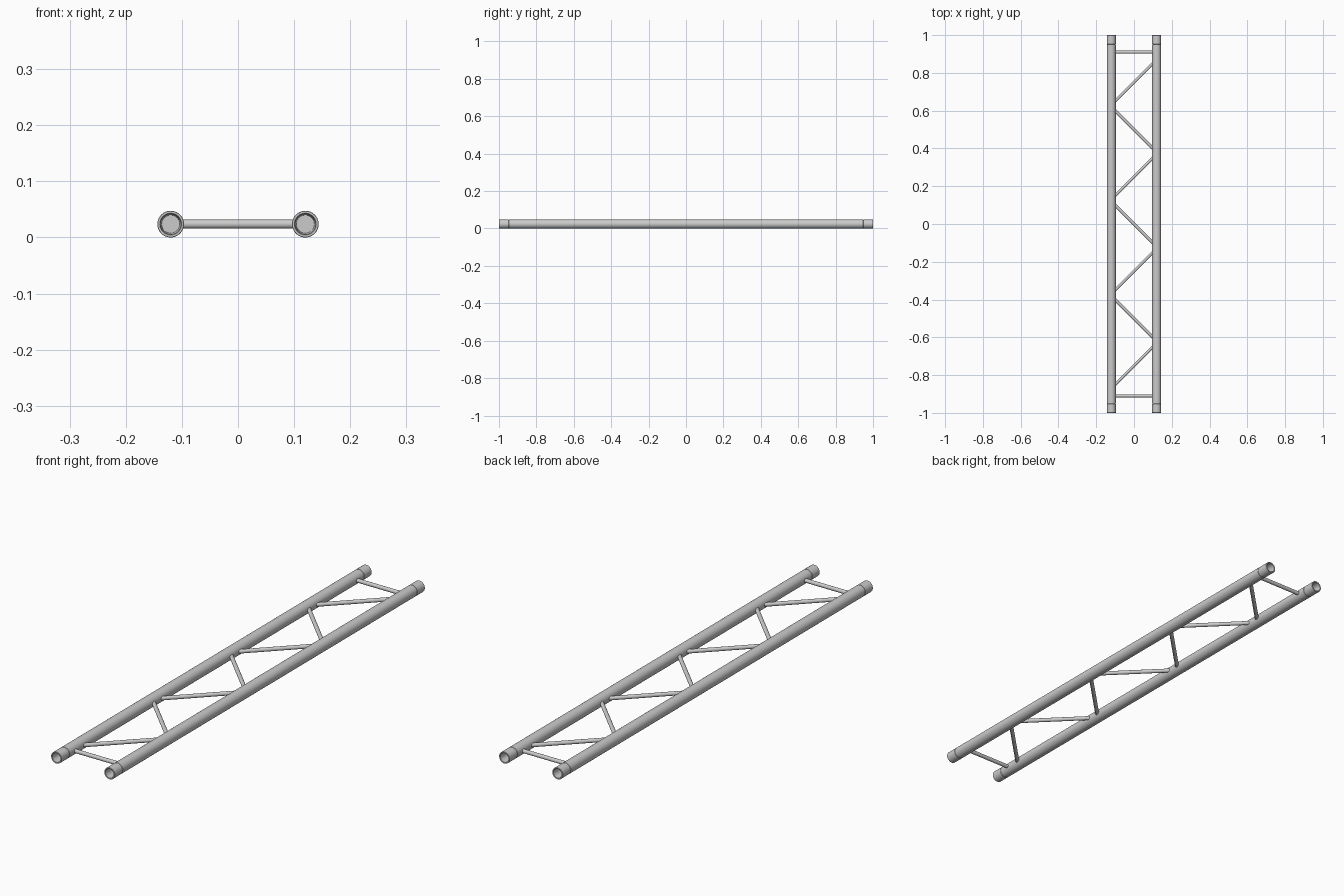
import bpy, bmesh, math
from mathutils import Vector, Matrix

if "Cube" in bpy.data.objects:
    bpy.data.objects.remove(bpy.data.objects["Cube"])

R = 0.0238          # chord tube radius
CX, CZ = 0.12, R    # chord centre line
BR = 0.008          # brace radius


def finish(name, bm):
    bmesh.ops.recalc_face_normals(bm, faces=bm.faces)
    me = bpy.data.meshes.new(name)
    bm.to_mesh(me)
    bm.free()
    ob = bpy.data.objects.new(name, me)
    bpy.context.collection.objects.link(ob)
    bpy.ops.object.select_all(action='DESELECT')
    ob.select_set(True)
    bpy.context.view_layer.objects.active = ob
    bpy.ops.object.shade_smooth_by_angle(angle=math.radians(35))
    return ob


def chord(name, x, n=40):
    # Half profile (radius, y): blind tapered socket, lip, collar groove, tube
    half = [(0, 0.935), (0.016, 0.935), (0.0185, 0.999), (0.0195, 1.0),
            (R - 0.0008, 1.0), (R, 0.999), (R, 0.952), (R - 0.0012, 0.951),
            (R - 0.0012, 0.948), (R, 0.947)]
    profile = half + [(r, -y) for r, y in reversed(half)]
    bm = bmesh.new()
    vs = [bm.verts.new((x + r, y, CZ)) for r, y in profile]
    es = [bm.edges.new(pair) for pair in zip(vs, vs[1:])]
    bmesh.ops.spin(bm, geom=vs + es, cent=(x, 0, CZ), axis=(0, 1, 0),
                   angle=2 * math.pi, steps=n)
    bmesh.ops.remove_doubles(bm, verts=bm.verts, dist=1e-5)
    return finish(name, bm)


def brace(name, a, b):
    a, b = Vector(a), Vector(b)
    d = b - a
    bm = bmesh.new()
    mat = Matrix.Translation((a + b) / 2) @ d.to_track_quat('Z', 'Y').to_matrix().to_4x4()
    bmesh.ops.create_cone(bm, cap_ends=True, segments=24, radius1=BR, radius2=BR,
                          depth=d.length, matrix=mat)
    return finish(name, bm)


# Main tubes
chord("left_chord", -CX)
chord("right_chord", CX)

# Straight end bars
E = 0.106
brace("front_cross_bar", (-E, -0.91, CZ), (E, -0.91, CZ))
brace("back_cross_bar", (-E, 0.91, CZ), (E, 0.91, CZ))

# Zigzag diagonals at 45 degrees
for i in range(7):
    y = -0.75 + 0.25 * i
    s = -1 if i % 2 else 1      # alternate the slope
    if i in (0, 2, 4, 6):
        s = 1
    brace(f"diagonal_brace_{i + 1}", (-E, y - s * E, CZ), (E, y + s * E, CZ))
